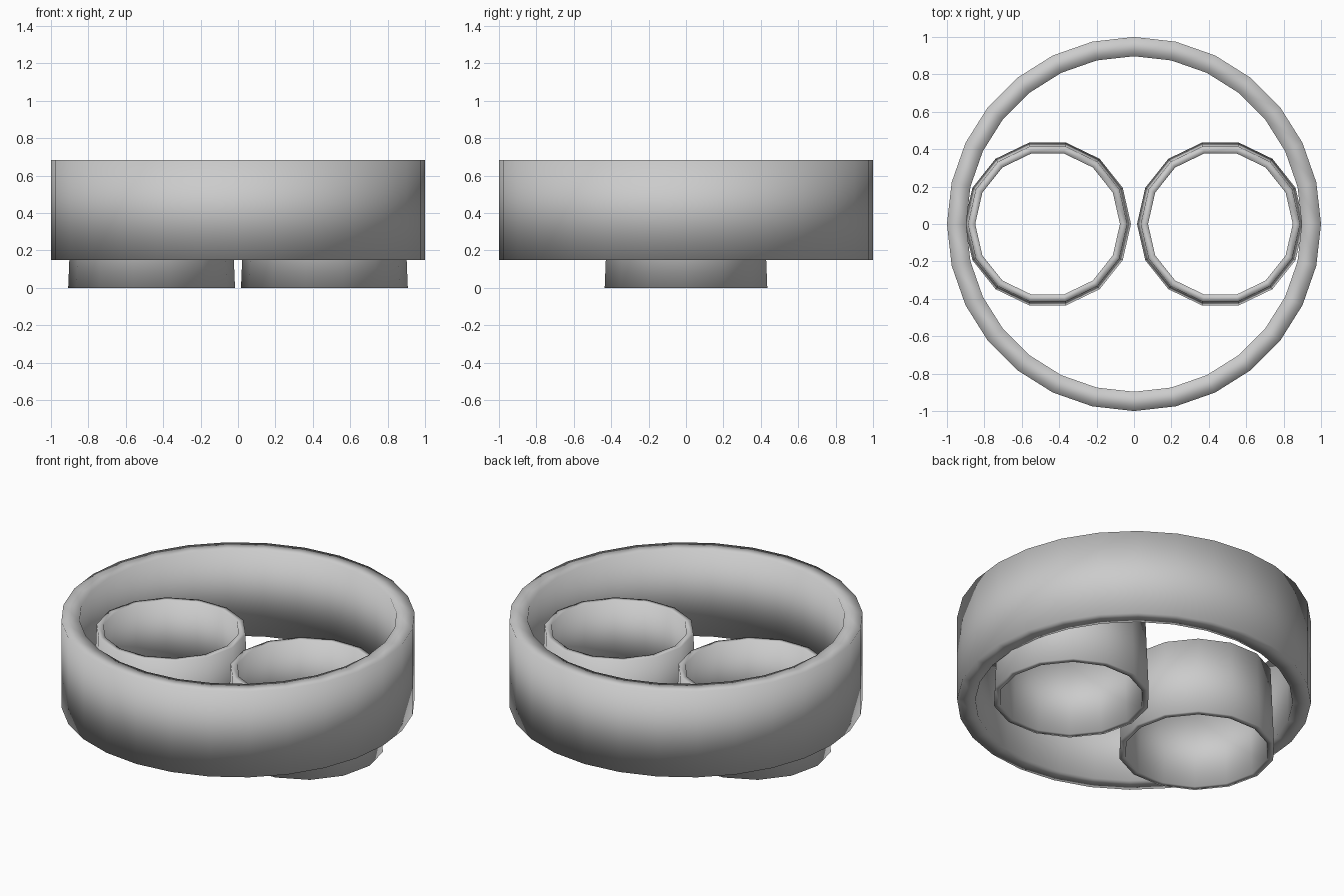
import bpy, bmesh, math

if "Cube" in bpy.data.objects:
    bpy.data.objects.remove(bpy.data.objects["Cube"])


def ring(name, x, sides, profile):
    """Revolve a closed (radius, z) profile into a smooth-shaded tube."""
    bm = bmesh.new()
    loops = []
    for r, z in profile:
        loops.append([bm.verts.new((x + r * math.cos(2 * math.pi * i / sides),
                                    r * math.sin(2 * math.pi * i / sides), z))
                      for i in range(sides)])
    for a, b in zip(loops, loops[1:] + loops[:1]):
        for i in range(sides):
            j = (i + 1) % sides
            bm.faces.new((a[i], a[j], b[j], b[i]))
    bmesh.ops.recalc_face_normals(bm, faces=bm.faces)
    for f in bm.faces:
        f.smooth = True
    mesh = bpy.data.meshes.new(name)
    bm.to_mesh(mesh)
    bm.free()
    obj = bpy.data.objects.new(name, mesh)
    bpy.context.collection.objects.link(obj)
    return obj


# Large raised outer band
ring("outer_band", 0, 28, [(1.0, 0.15), (1.0, 0.685), (0.897, 0.685), (0.897, 0.15)])

# Pair of slightly tapered inner tubes standing on the ground
for side, label in ((-1, "left"), (1, "right")):
    ring(label + "_tube", side * 0.462, 14,
         [(0.446, 0.0), (0.426, 0.485), (0.387, 0.485), (0.409, 0.0)])
